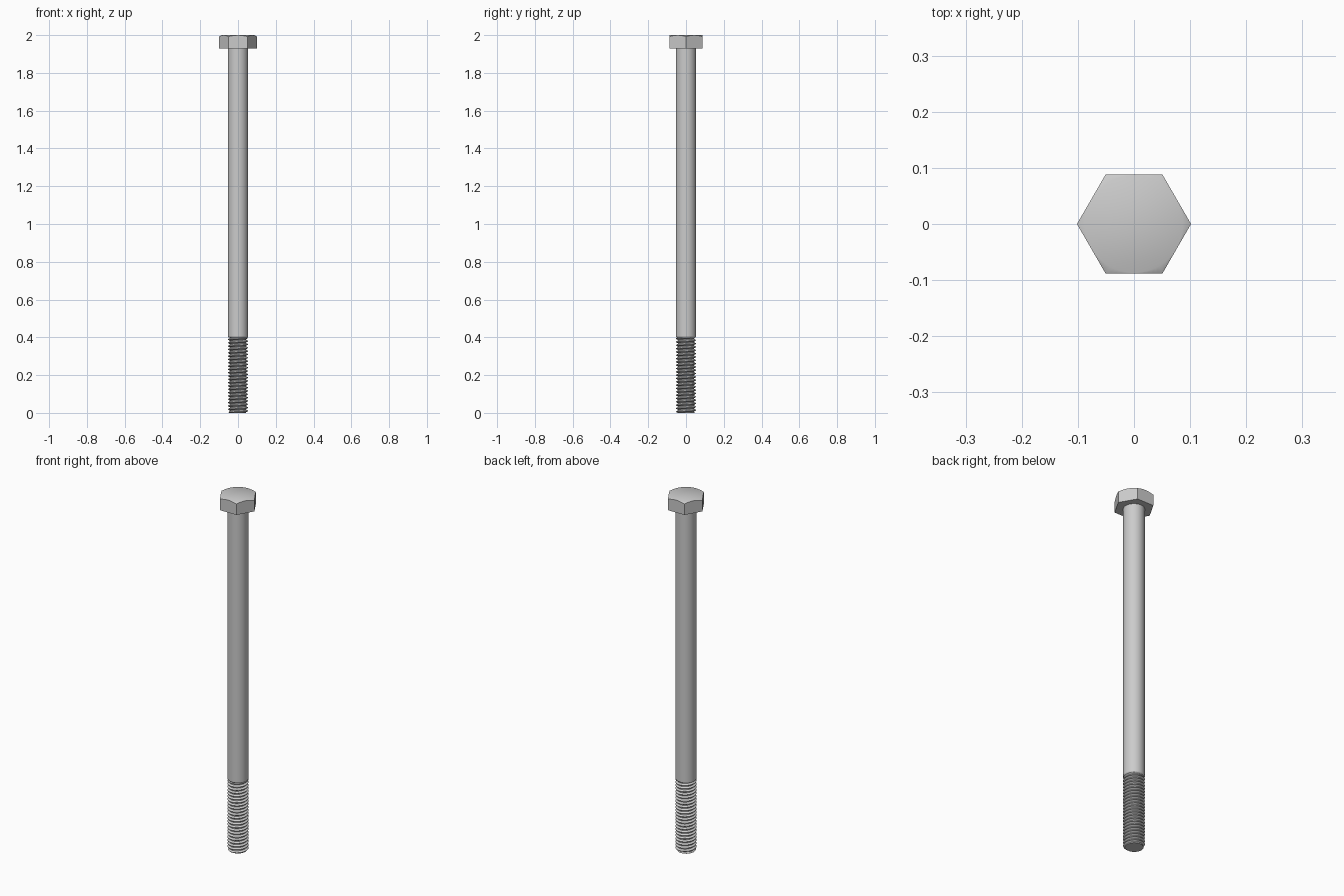
import bpy, bmesh
from math import pi, cos, sin, tan, radians

if "Cube" in bpy.data.objects:
    bpy.data.objects.remove(bpy.data.objects["Cube"])

SEG = 72
R, CORE, PITCH = 0.0535, 0.0435, 0.0176      # shank radius, thread root, pitch
THREAD_TOP, HEAD_Z, TOP = 0.4, 1.93, 2.0
FLAT = 0.088                                  # half the width across flats


def finish(bm, name, angle=30):
    bmesh.ops.remove_doubles(bm, verts=bm.verts, dist=1e-6)
    bmesh.ops.recalc_face_normals(bm, faces=bm.faces)
    mesh = bpy.data.meshes.new(name)
    bm.to_mesh(mesh)
    bm.free()
    ob = bpy.data.objects.new(name, mesh)
    bpy.context.collection.objects.link(ob)
    bpy.ops.object.select_all(action='DESELECT')
    ob.select_set(True)
    bpy.context.view_layer.objects.active = ob
    bpy.ops.object.shade_smooth_by_angle(angle=radians(angle))


def rings(name, funcs):
    """Loft closed rings; each function maps an angle to (radius, z)."""
    bm = bmesh.new()
    loops = []
    for f in funcs:
        loop = []
        for i in range(SEG):
            a = 2 * pi * i / SEG
            r, z = f(a)
            loop.append(bm.verts.new((r * cos(a), r * sin(a), z)))
        loops.append(loop)
    for lo, hi in zip(loops, loops[1:]):
        for i in range(SEG):
            j = (i + 1) % SEG
            bm.faces.new((lo[i], lo[j], hi[j], hi[i]))
    bm.faces.new(loops[0][::-1])
    bm.faces.new(loops[-1])
    finish(bm, name)


def hex_r(a):
    return FLAT / cos(a % (pi / 3) - pi / 6)


# Hexagonal head with conical corner chamfer on top
def chamfer(a):
    return hex_r(a), TOP - 0.0005 - (hex_r(a) - FLAT) * tan(radians(30))


rings("hex_head", [lambda a: (hex_r(a), HEAD_Z), chamfer,
                   lambda a: (FLAT - 0.001, TOP)])

# Plain shank, slightly chamfered where the thread starts
rings("shank", [lambda a: (CORE, THREAD_TOP - 0.002),
                lambda a: (R - 0.004, THREAD_TOP - 0.002),
                lambda a: (R, THREAD_TOP + 0.004),
                lambda a: (R, HEAD_Z)])

# Helical thread: a V profile swept upward, then trimmed flat at both ends
bm = bmesh.new()
profile = [(0.0, CORE), (0.2, CORE), (0.54, R), (0.66, R), (1.0, CORE)]
turns = int(THREAD_TOP / PITCH) + 4
rows = []
for s in range(turns * SEG + 1):
    a = 2 * pi * s / SEG
    row = []
    for t, r in profile:
        z = (s / SEG - 2 + t) * PITCH
        r = min(r, CORE + 0.003 + max(z, 0))          # lead-in chamfer
        row.append(bm.verts.new((r * cos(a), r * sin(a), z)))
    rows.append(row)
for p, q in zip(rows, rows[1:]):
    for k in range(len(profile) - 1):
        bm.faces.new((p[k], q[k], q[k + 1], p[k + 1]))
bmesh.ops.remove_doubles(bm, verts=bm.verts, dist=1e-6)
for z, n in ((0, -1), (THREAD_TOP, 1)):
    res = bmesh.ops.bisect_plane(bm, geom=bm.verts[:] + bm.edges[:] + bm.faces[:],
                                 plane_co=(0, 0, z), plane_no=(0, 0, n),
                                 clear_outer=True)
    cut = [e for e in res["geom_cut"] if isinstance(e, bmesh.types.BMEdge)]
    bmesh.ops.holes_fill(bm, edges=cut, sides=0)
finish(bm, "thread")
